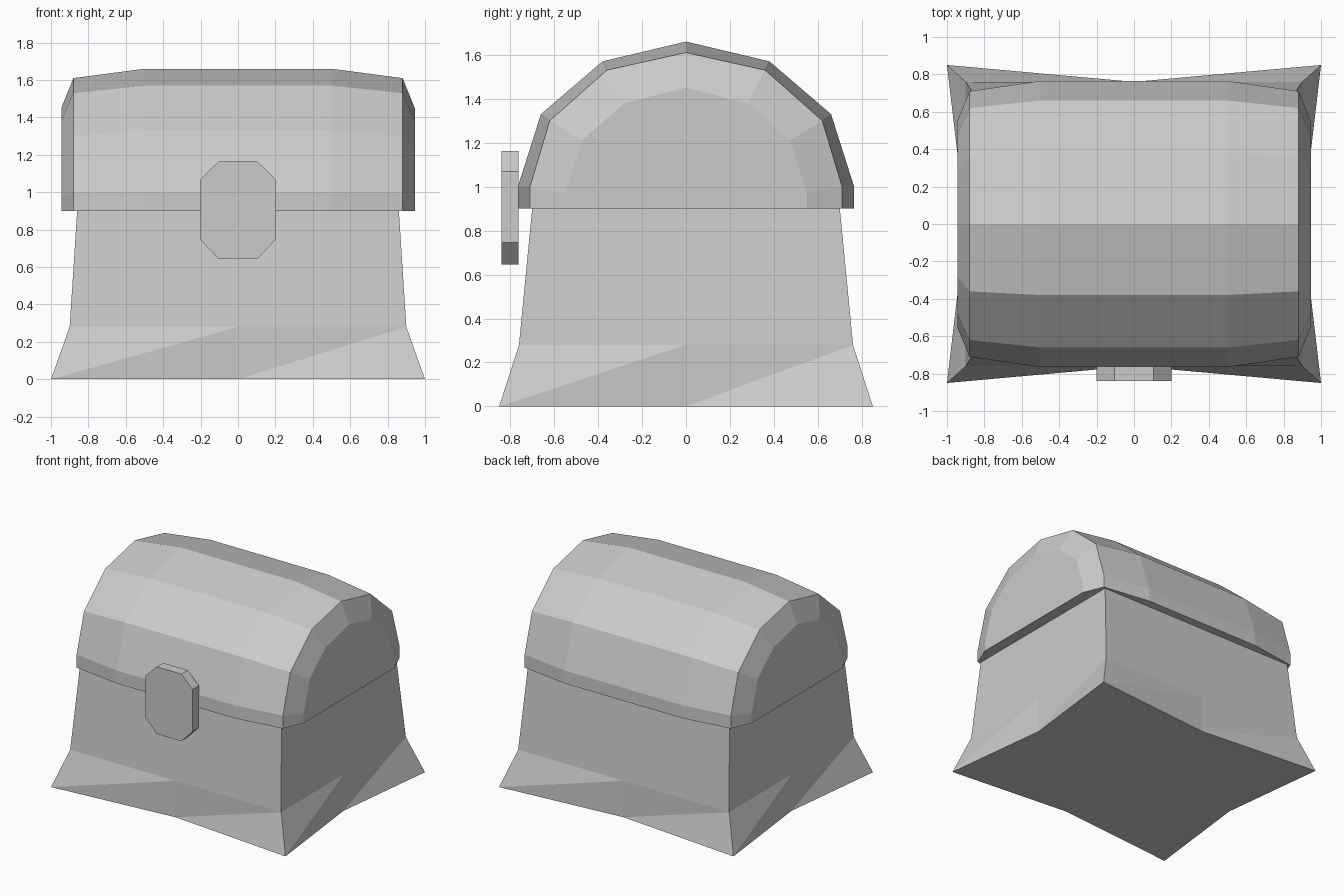
import bpy, bmesh

if "Cube" in bpy.data.objects:
    bpy.data.objects.remove(bpy.data.objects["Cube"])

grey = bpy.data.materials.new("plain grey")
grey.diffuse_color = (0.6, 0.6, 0.6, 1)
grey.use_nodes = True
grey.node_tree.nodes["Principled BSDF"].inputs["Base Color"].default_value = grey.diffuse_color


def make(name, bm):
    bmesh.ops.recalc_face_normals(bm, faces=bm.faces)
    mesh = bpy.data.meshes.new(name)
    bm.to_mesh(mesh)
    bm.free()
    mesh.materials.append(grey)
    obj = bpy.data.objects.new(name, mesh)
    bpy.context.collection.objects.link(obj)
    return obj


def loft(name, rings, split=()):
    """Join closed rings of points; bands listed in split become triangles."""
    bm = bmesh.new()
    rows = [[bm.verts.new(p) for p in ring] for ring in rings]
    n = len(rows[0])
    for k, (a, b) in enumerate(zip(rows, rows[1:])):
        for i in range(n):
            j = (i + 1) % n
            if k in split:
                bm.faces.new((a[i], a[j], b[j]))
                bm.faces.new((a[i], b[j], b[i]))
            else:
                bm.faces.new((a[i], a[j], b[j], b[i]))
    bm.faces.new(rows[0][::-1])
    bm.faces.new(rows[-1])
    return make(name, bm)


def box_ring(x, y, z, mid_x=None, mid_y=None):
    """Rectangle with a middle point on each side, counter-clockwise."""
    mx, my = mid_x or x, mid_y or y
    return [(-x, -y, z), (0, -my, z), (x, -y, z), (mx, 0, z),
            (x, y, z), (0, my, z), (-x, y, z), (-mx, 0, z)]


# Chest body with flared corner feet
loft("chest_body", [box_ring(1.0, 0.85, 0, 0.9, 0.76),
                    box_ring(0.9, 0.76, 0.28),
                    box_ring(0.86, 0.70, 0.9)], split=(0,))


# Arched lid: half profiles (y, z), mirrored front to back
middle = [(0.765, 0.9), (0.765, 1.0), (0.66, 1.33), (0.38, 1.57), (0, 1.66)]
shoulder = [(0.71, 0.9), (0.71, 1.0), (0.62, 1.30), (0.36, 1.53), (0, 1.61)]
end = [(0.55, 0.9), (0.55, 0.97), (0.475, 1.21), (0.28, 1.38), (0, 1.45)]


def arch(x, half):
    full = half + [(-y, z) for y, z in half[-2::-1]]
    return [(x, y, z) for y, z in full]


stations = [(0.945, end), (0.88, shoulder), (0.5, middle)]
loft("lid", [arch(-x, p) for x, p in stations] +
     [arch(x, p) for x, p in reversed(stations)])

# Eight-sided lock plate
outline = [(-0.105, 0.645), (0.105, 0.645), (0.2, 0.745), (0.2, 1.07),
           (0.105, 1.163), (-0.105, 1.163), (-0.2, 1.07), (-0.2, 0.745)]
loft("lock_plate", [[(x, y, z) for x, z in outline] for y in (-0.84, -0.762)])
